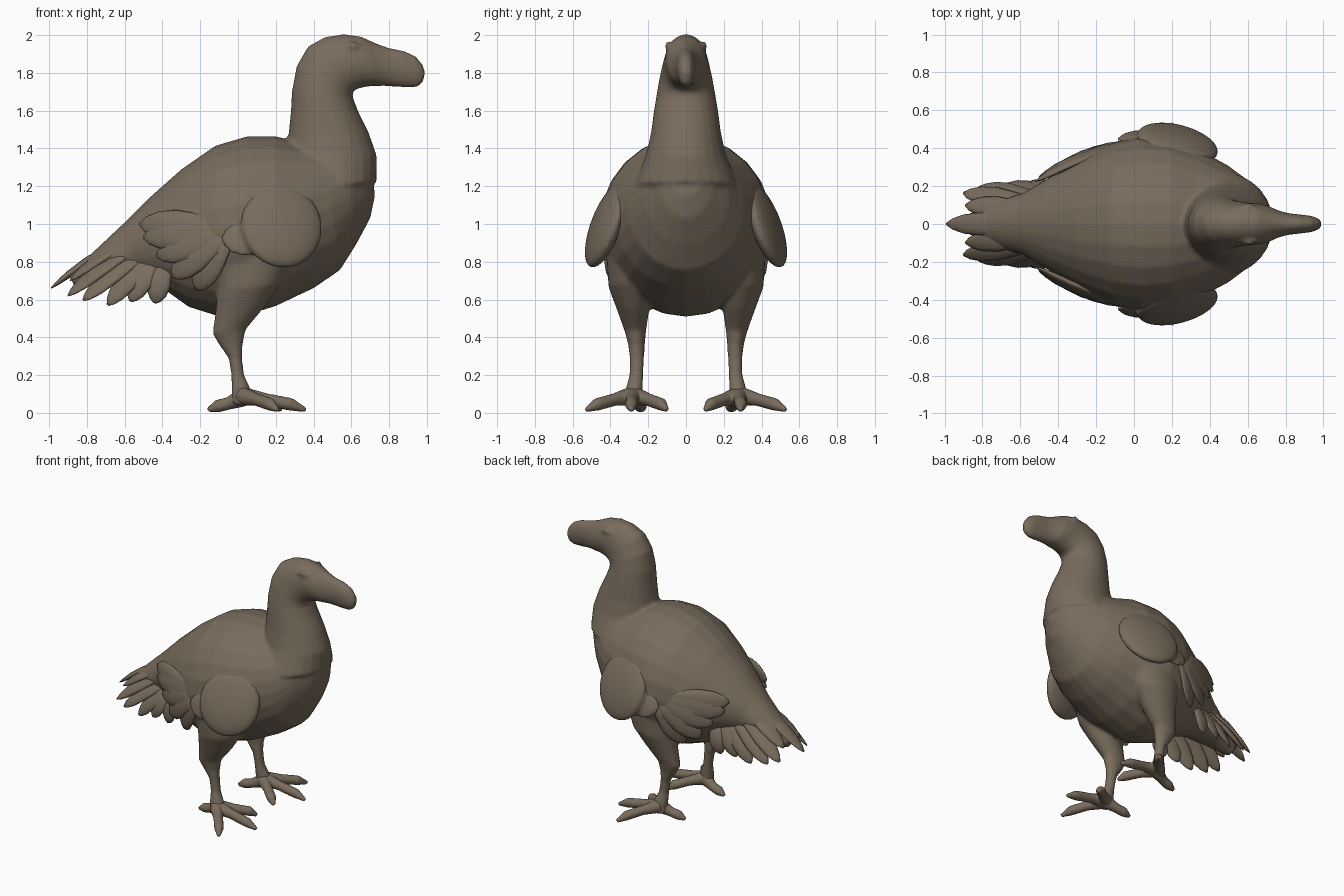
import bpy, bmesh, math
from mathutils import Vector, Matrix

cube = bpy.data.objects.get("Cube")
if cube:
    bpy.data.objects.remove(cube, do_unlink=True)

plumage = bpy.data.materials.new("brown plumage")
plumage.use_nodes = True
colour = (0.19, 0.15, 0.108, 1)
plumage.diffuse_color = colour
plumage.node_tree.nodes["Principled BSDF"].inputs["Base Color"].default_value = colour


def loft(bm, rings, sides=24):
    """Skin elliptical rings given as (centre, half axis, half axis)."""
    loops = []
    for c, u, v in rings:
        angles = [math.tau * i / sides for i in range(sides)]
        loops.append([bm.verts.new(c + u * math.cos(a) + v * math.sin(a)) for a in angles])
    for a, b in zip(loops, loops[1:]):
        for i in range(sides):
            j = (i + 1) % sides
            bm.faces.new((a[i], a[j], b[j], b[i]))
    bm.faces.new(loops[0][::-1])
    bm.faces.new(loops[-1])


def profile(bm, rows, side=1):
    """Rows: x, z of one edge, x, z of the other edge, half width, y centre."""
    rings = []
    for x1, z1, x2, z2, w, y in rows:
        p, q = Vector((x1, side * y, z1)), Vector((x2, side * y, z2))
        rings.append(((p + q) / 2, (p - q) / 2, Vector((0, w, 0))))
    loft(bm, rings)


def limb(bm, points, sizes, normal):
    """Flattened tube along points; sizes are (half width, half thickness)."""
    pts = [Vector(p) for p in points]
    rings = []
    for i, p in enumerate(pts):
        d = (pts[min(i + 1, len(pts) - 1)] - pts[max(i - 1, 0)]).normalized()
        u = d.cross(Vector(normal)).normalized()
        rings.append((p, u * sizes[i][0], u.cross(d) * sizes[i][1]))
    loft(bm, rings, 12)


def feather(bm, base, tip, width, normal):
    a, b = Vector(base), Vector(tip)
    steps = ((0, .5), (.3, .85), (.6, 1), (.8, .85), (.93, .5), (1, .12))
    bulge = Vector(normal).normalized() * 0.02
    pts = [a.lerp(b, t) + bulge * math.sin(math.pi * t) for t, k in steps]
    limb(bm, pts, [(width * k, 0.022 * k) for t, k in steps], normal)


def finish(name, bm, voxel=0, smooth=0):
    bmesh.ops.recalc_face_normals(bm, faces=bm.faces)
    mesh = bpy.data.meshes.new(name)
    bm.to_mesh(mesh)
    bm.free()
    mesh.materials.append(plumage)
    obj = bpy.data.objects.new(name, mesh)
    bpy.context.collection.objects.link(obj)
    if voxel:
        m = obj.modifiers.new("blend", "REMESH")
        m.mode, m.voxel_size, m.use_smooth_shade = "VOXEL", voxel, True
        s = obj.modifiers.new("soften", "SMOOTH")
        s.factor, s.iterations = 0.5, smooth
    for p in mesh.polygons:
        p.use_smooth = True
    return obj


# Torso, neck, head and thighs blended into one skin
TORSO = [(-.90, .74, -.86, .66, .05), (-.78, .84, -.72, .69, .11),
         (-.62, .99, -.52, .70, .17), (-.48, 1.13, -.40, .66, .25),
         (-.30, 1.29, -.26, .56, .35), (-.12, 1.415, -.10, .51, .43),
         (.05, 1.465, .02, .51, .46), (.2, 1.465, .2, .565, .44),
         (.33, 1.43, .40, .66, .38), (.45, 1.42, .54, .755, .31),
         (.58, 1.42, .625, .89, .23), (.66, 1.4, .70, 1.03, .14),
         (.70, 1.35, .725, 1.15, .08)]
NECK = [(.24, 1.2, .735, 1.22, .27), (.255, 1.38, .735, 1.36, .21),
        (.268, 1.48, .69, 1.49, .185), (.28, 1.6, .635, 1.6, .17),
        (.285, 1.7, .605, 1.68, .155), (.31, 1.835, .615, 1.71, .14),
        (.37, 1.94, .65, 1.72, .125), (.46, 1.99, .69, 1.728, .115),
        (.56, 2.005, .72, 1.73, .11), (.65, 1.993, .745, 1.73, .10),
        (.73, 1.957, .775, 1.73, .075), (.80, 1.932, .82, 1.728, .058),
        (.88, 1.917, .88, 1.723, .05), (.94, 1.89, .935, 1.722, .043),
        (.978, 1.845, .97, 1.737, .03), (.99, 1.81, .985, 1.765, .014)]
LEG = [(-.10, .95, .30, .95, .08, .32), (-.13, .8, .27, .82, .115, .305),
       (-.11, .65, .22, .68, .115, .295), (-.12, .53, .14, .56, .085, .28),
       (-.135, .42, .04, .44, .056, .268), (-.10, .36, .025, .36, .044, .262),
       (-.05, .29, .022, .29, .038, .26), (-.035, .2, .032, .2, .037, .263),
       (-.035, .12, .07, .12, .046, .275), (-.03, .04, .07, .04, .05, .28)]
TOES = [[(.02, .28, .09), (.15, .285, .07), (.28, .29, .045), (.36, .29, .015)],
        [(.02, .29, .09), (.10, .38, .07), (.17, .47, .045), (.21, .53, .015)],
        [(.02, .27, .09), (.11, .20, .07), (.19, .13, .045), (.23, .10, .015)],
        [(.02, .27, .08), (-.05, .25, .05), (-.11, .24, .035), (-.16, .235, .015)]]

bm = bmesh.new()
profile(bm, [r + (0,) for r in TORSO])
profile(bm, [r + (0,) for r in NECK])
for s in (1, -1):
    profile(bm, LEG, s)
    # Brow ridge
    limb(bm, [(.55, s * .09, 1.935), (.61, s * .095, 1.945), (.67, s * .075, 1.925)],
         [(.008, .008), (.022, .02), (.008, .008)], (0, s, 0))
finish("body", bm, 0.013, 4)

# Tail: ridge feather, then a draped fan on each side
bm = bmesh.new()
feather(bm, (-.5, 0, .97), (-.99, 0, .66), .06, (-.4, 0, 1))
TAIL = [((-.5, .06, .94), (-.89, .10, .70)), ((-.5, .09, .9), (-.90, .165, .62)),
        ((-.46, .11, .87), (-.82, .195, .595)), ((-.44, .14, .84), (-.69, .205, .57)),
        ((-.42, .16, .82), (-.57, .21, .59)), ((-.38, .19, .80), (-.44, .215, .58))]
for s in (1, -1):
    for i, (a, b) in enumerate(TAIL):
        feather(bm, (a[0], s * a[1], a[2]), (b[0], s * b[1], b[2]), .06,
                (-.2, s * (.3 + .2 * i), 1 - .15 * i))
finish("tail_feathers", bm)

FLANK = [(-.52, .225, 1.0), (-.50, .25, .93), (-.43, .29, .83), (-.35, .32, .72), (-.22, .34, .65)]
for s, label in ((1, "left"), (-1, "right")):
    # Feet with three front toes and one hind toe
    bm = bmesh.new()
    for toe in TOES:
        limb(bm, [(x, s * y, z) for x, y, z in toe],
             [(.045, .05), (.034, .034), (.034, .034), (.012, .012)], (0, 0, 1))
    finish(label + "_foot", bm, 0.008, 3)

    # Rounded front wing, leaning in at the top, with a trailing point
    bm = bmesh.new()
    down = Vector((-.03, s * .16, -.42)).normalized()
    fwd = Vector((.4, s * -.10, 0))
    fwd = (fwd - down * fwd.dot(down)).normalized()
    out = down.cross(fwd)
    frame = Matrix((down * .235, fwd * .22, out * .065)).transposed().to_4x4()
    bmesh.ops.create_uvsphere(bm, u_segments=32, v_segments=20, radius=1,
                              matrix=Matrix.Translation((.23, s * .425, .99)) @ frame)
    feather(bm, (.2, s * .44, .9), (-.09, s * .445, .93), .1, (0, s, .3))
    finish(label + "_wing", bm, 0.012, 4)

    # Folded feathers lying along the flank
    bm = bmesh.new()
    for x, y, z in FLANK:
        feather(bm, (-.05, s * .42, .97), (x, s * y, z), .085, (-.3, s, .15))
    finish(label + "_flank_feathers", bm)
